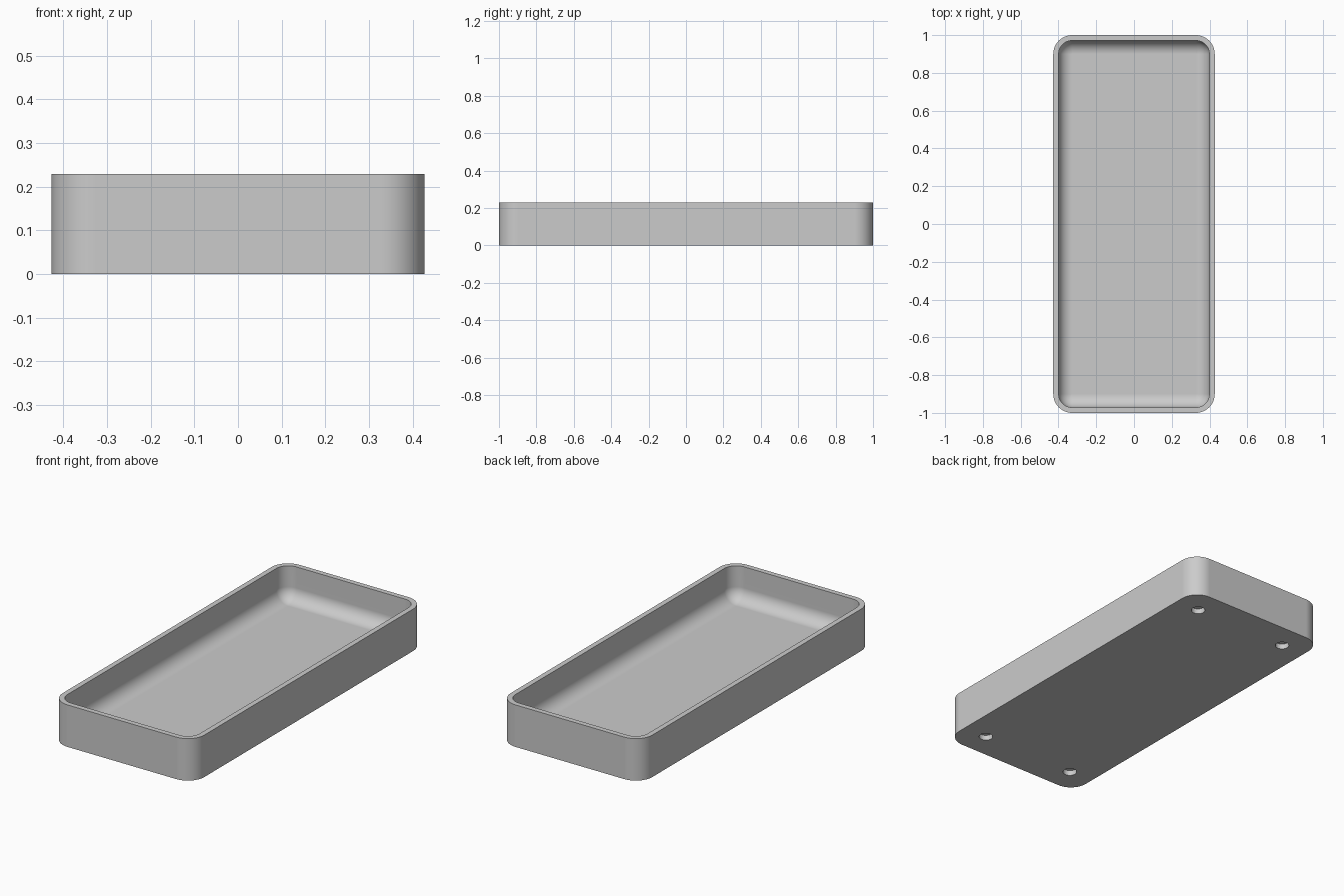
import bpy, bmesh
from math import cos, sin, pi

cube = bpy.data.objects.get("Cube")
if cube:
    bpy.data.objects.remove(cube, do_unlink=True)

# Overall sizes
HALF_X, HALF_Y, HEIGHT = 0.4275, 1.0, 0.229
CORNER, WALL, FLOOR = 0.1, 0.0286, 0.043
FILLET = CORNER - WALL
HOLE_R, HOLE_DEPTH, HOLE_INSET = 0.0355, 0.0286, 0.143
SEGMENTS = 12

grey = bpy.data.materials.new("light grey plastic")
grey.use_nodes = True
grey.diffuse_color = (0.6, 0.6, 0.6, 1)
grey.node_tree.nodes["Principled BSDF"].inputs["Base Color"].default_value = (0.6, 0.6, 0.6, 1)


def ring(bm, inset, z):
    """Rounded rectangle of vertices, shrunk by inset, at height z."""
    r = CORNER - inset
    cx, cy = HALF_X - CORNER, HALF_Y - CORNER
    verts = []
    for q, (sx, sy) in enumerate(((1, 1), (-1, 1), (-1, -1), (1, -1))):
        for i in range(SEGMENTS + 1):
            a = (q + i / SEGMENTS) * pi / 2
            verts.append(bm.verts.new((sx * cx + r * cos(a), sy * cy + r * sin(a), z)))
    return verts


# Tray shell: outer wall, flat rim, inner wall, rounded inner fillet
profile = [(0, 0), (0, HEIGHT), (WALL, HEIGHT)]
for i in range(SEGMENTS + 1):
    a = i / SEGMENTS * pi / 2
    profile.append((WALL + FILLET * (1 - cos(a)), FLOOR + FILLET * (1 - sin(a))))

bm = bmesh.new()
rings = [ring(bm, inset, z) for inset, z in profile]
for low, high in zip(rings, rings[1:]):
    for i in range(len(low)):
        j = (i + 1) % len(low)
        bm.faces.new((low[i], low[j], high[j], high[i]))
bm.faces.new(rings[0][::-1])
bm.faces.new(rings[-1])
bmesh.ops.remove_doubles(bm, verts=bm.verts, dist=1e-5)
bmesh.ops.recalc_face_normals(bm, faces=bm.faces)
mesh = bpy.data.meshes.new("tray")
bm.to_mesh(mesh)
bm.free()
mesh.materials.append(grey)
tray = bpy.data.objects.new("tray", mesh)
bpy.context.collection.objects.link(tray)

# Round recesses under the four corners
for sx in (-1, 1):
    for sy in (-1, 1):
        bpy.ops.mesh.primitive_cylinder_add(
            vertices=40, radius=HOLE_R, depth=2 * HOLE_DEPTH,
            location=(sx * (HALF_X - HOLE_INSET), sy * (HALF_Y - HOLE_INSET), 0))
        cutter = bpy.context.object
        cutter.name = "recess_cutter"
        cutter.hide_render = True
        cutter.data.materials.append(grey)
        bpy.ops.object.select_all(action="DESELECT")
        tray.select_set(True)
        bpy.context.view_layer.objects.active = tray
        cut = tray.modifiers.new("recess", "BOOLEAN")
        cut.operation, cut.solver, cut.object = "DIFFERENCE", "EXACT", cutter
        bpy.ops.object.modifier_apply(modifier=cut.name)
        bpy.data.objects.remove(cutter, do_unlink=True)

# Smooth curves, crisp rim and base edges
bpy.ops.object.shade_smooth_by_angle(angle=pi / 6)
weighted = tray.modifiers.new("flat_face_normals", "WEIGHTED_NORMAL")
weighted.keep_sharp = True
